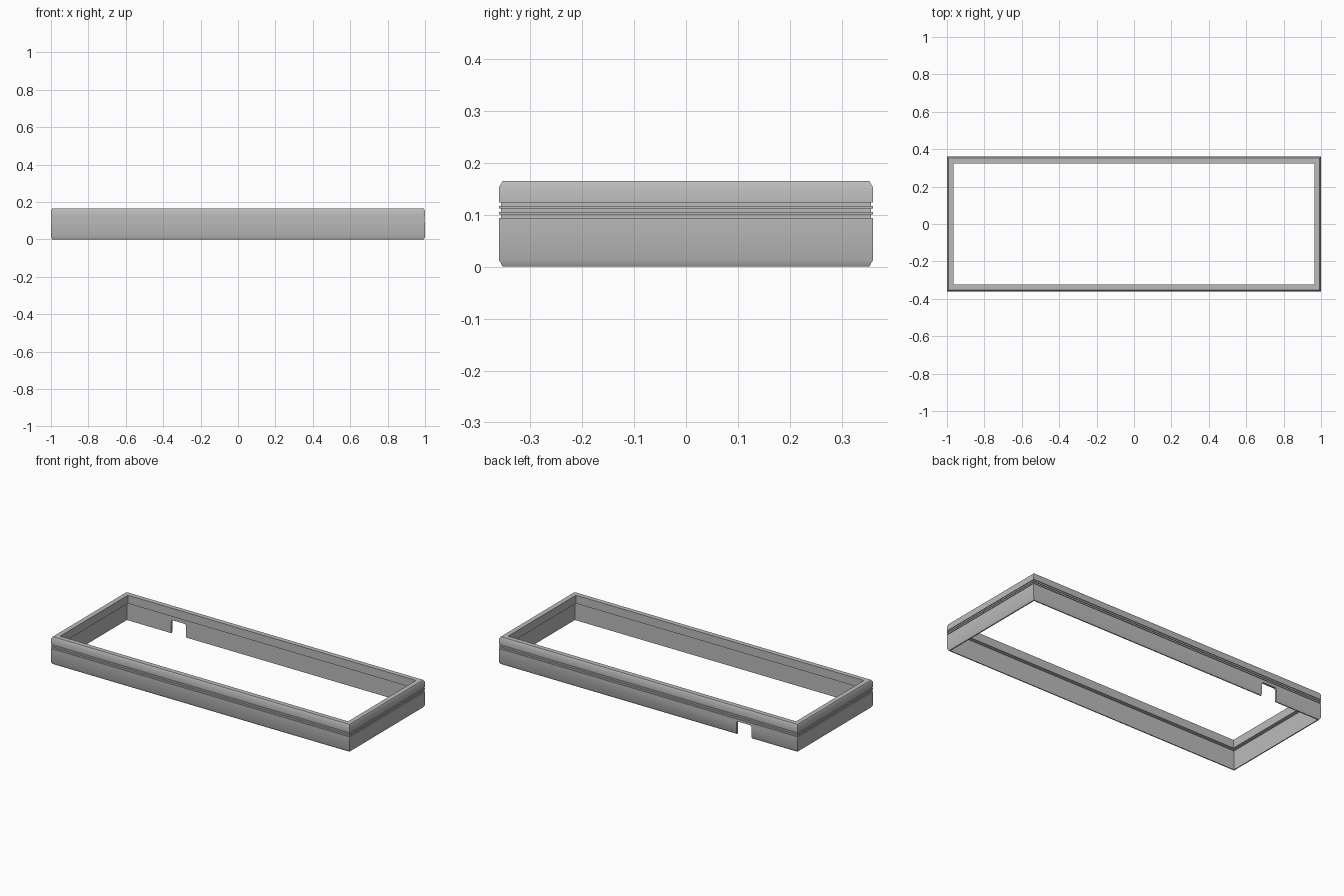
import bpy, bmesh, math

if "Cube" in bpy.data.objects:
    bpy.data.objects.remove(bpy.data.objects["Cube"], do_unlink=True)

HALF_X, HALF_Y, HEIGHT = 1.0, 0.36, 0.165
LIP, WALL, LEDGE_Z = 0.036, 0.013, 0.115
GROOVE, GROOVE_DEPTH = 0.006, 0.004

grey = bpy.data.materials.new("plain grey")
grey.use_nodes = True
grey.diffuse_color = (0.5, 0.5, 0.5, 1)
grey.node_tree.nodes["Principled BSDF"].inputs["Base Color"].default_value = (0.5, 0.5, 0.5, 1)


def add_object(name, bm):
    bmesh.ops.recalc_face_normals(bm, faces=bm.faces)
    mesh = bpy.data.meshes.new(name)
    bm.to_mesh(mesh)
    bm.free()
    mesh.materials.append(grey)
    obj = bpy.data.objects.new(name, mesh)
    bpy.context.collection.objects.link(obj)
    return obj


# Wall cross-section as (inset from outside, height): chamfered outside with grooves
profile = [(WALL, 0), (0.007, 0), (0, 0.013)]
for z in (0.094, 0.1055, 0.117):
    profile += [(0, z), (GROOVE_DEPTH, z), (GROOVE_DEPTH, z + GROOVE), (0, z + GROOVE)]
profile += [(0, HEIGHT - 0.013), (0.007, HEIGHT), (LIP, HEIGHT)]
# Inner lip and the ledge underneath it
profile += [(LIP, LEDGE_Z), (WALL, LEDGE_Z)]

# Sweep the section around the four mitred corners
bm = bmesh.new()
corners = [(-1, -1), (1, -1), (1, 1), (-1, 1)]
rings = [[bm.verts.new((sx * (HALF_X - d), sy * (HALF_Y - d), z)) for d, z in profile]
         for sx, sy in corners]
n = len(profile)
for i, ring in enumerate(rings):
    after = rings[(i + 1) % 4]
    for j in range(n):
        k = (j + 1) % n
        bm.faces.new((ring[j], after[j], after[k], ring[k]))
frame = add_object("frame", bm)

# Cable notch in the back wall, open at the bottom with rounded top corners
bm = bmesh.new()
left, right, top, radius = -0.69, -0.59, 0.08, 0.012
outline = [(left, -0.05), (right, -0.05)]
for cx, start in ((right - radius, 0), (left + radius, 90)):
    for step in range(5):
        a = math.radians(start + step * 22.5)
        outline.append((cx + radius * math.cos(a), top - radius + radius * math.sin(a)))
face = bm.faces.new([bm.verts.new((x, 0.3, z)) for x, z in outline])
out = bmesh.ops.extrude_face_region(bm, geom=[face])
bmesh.ops.translate(bm, vec=(0, 0.1, 0),
                    verts=[v for v in out["geom"] if isinstance(v, bmesh.types.BMVert)])
cutter = add_object("notch_cutter", bm)
cutter.hide_render = True

cut = frame.modifiers.new("notch", "BOOLEAN")
cut.operation = "DIFFERENCE"
cut.solver = "EXACT"
cut.object = cutter
bpy.ops.object.select_all(action="DESELECT")
frame.select_set(True)
bpy.context.view_layer.objects.active = frame
bpy.ops.object.modifier_apply(modifier=cut.name)
bpy.data.objects.remove(cutter, do_unlink=True)
bpy.ops.object.shade_smooth_by_angle(angle=math.radians(32))
